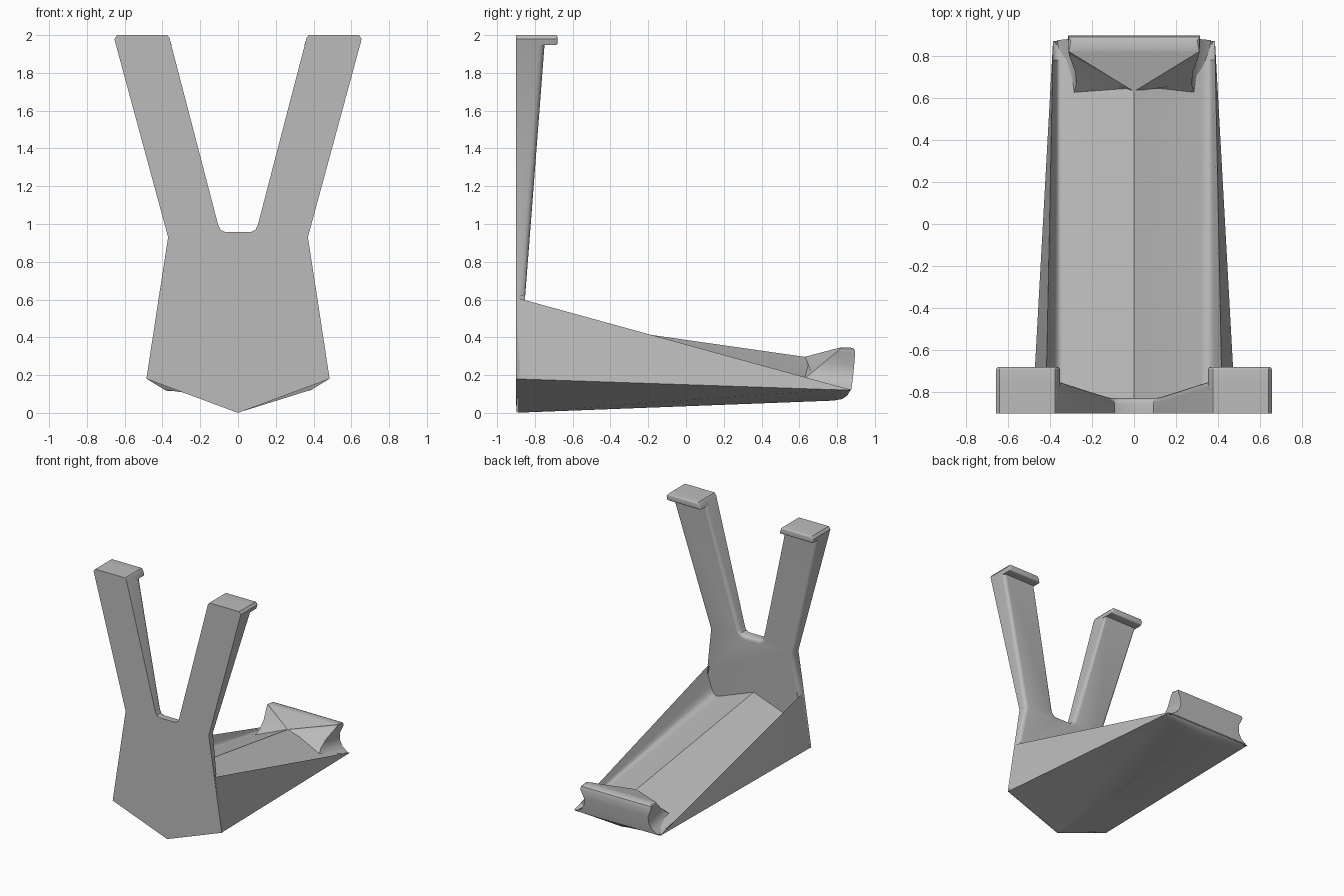
import bpy, bmesh, math
from mathutils import Vector

if "Cube" in bpy.data.objects:
    bpy.data.objects.remove(bpy.data.objects["Cube"])

grey = bpy.data.materials.new("light_grey")
grey.use_nodes = True
colour = (0.5, 0.5, 0.5, 1)
grey.diffuse_color = colour
grey.node_tree.nodes["Principled BSDF"].inputs["Base Color"].default_value = colour


def mirrored(half):
    """Close a half ring, whose ends lie on x = 0, across the centre."""
    return half + [(-x, y, z) for x, y, z in reversed(half[1:-1])]


def loft(name, rings, bevel_rule=None, width=0.02):
    """Skin a stack of equal rings, cap both ends and round chosen edges."""
    bm = bmesh.new()
    rows = [[bm.verts.new(p) for p in ring] for ring in rings]
    n = len(rows[0])
    for a, b in zip(rows, rows[1:]):
        for i in range(n):
            j = (i + 1) % n
            bm.faces.new((a[i], a[j], b[j], b[i]))
    bm.faces.new(rows[0])
    bm.faces.new(rows[-1])
    bmesh.ops.recalc_face_normals(bm, faces=bm.faces)
    if bevel_rule:
        back = set(rows[-1])
        edges = [e for e in bm.edges
                 if set(e.verts) <= back and all(bevel_rule(v.co) for v in e.verts)]
        bmesh.ops.bevel(bm, geom=edges, offset=width, segments=4,
                        profile=0.5, affect='EDGES', clamp_overlap=False)
    mesh = bpy.data.meshes.new(name)
    bm.to_mesh(mesh)
    bm.free()
    mesh.materials.append(grey)
    obj = bpy.data.objects.new(name, mesh)
    bpy.context.collection.objects.link(obj)
    bpy.ops.object.select_all(action='DESELECT')
    obj.select_set(True)
    bpy.context.view_layer.objects.active = obj
    bpy.ops.object.shade_smooth_by_angle(angle=math.radians(30))
    return obj


def mix(a, b, t):
    return a + (b - a) * t


# Forked front plate, thickening towards the arm tips
outline = [(0, 0), (0.485, 0.18), (0.418, 0.62), (0.37, 0.93), (0.655, 1.98),
           (0.64, 2), (0.375, 2), (0.363, 1.985), (0.105, 0.995),
           (0.093, 0.97), (0.07, 0.958), (0, 0.958)]
loft("forked_plate",
     [mirrored([(x, -0.9, z) for x, z in outline]),
      mirrored([(x, -0.899 + 0.077 * z, z) for x, z in outline])],
     bevel_rule=lambda c: 0.6 < c.z < 1.99, width=0.03)

# Rounded hooks at the arm tips
hook = [(0.352, 1.947), (0.363, 1.985), (0.375, 2), (0.64, 2),
        (0.655, 1.98), (0.646, 1.947)]
for side, name in ((1, "left_hook"), (-1, "right_hook")):
    loft(name, [[(side * x, y, z) for x, z in hook] for y in (-0.79, -0.68)],
         bevel_rule=lambda c: True, width=0.012)


# Tapering base with a ridged floor between two low walls
def base_ring(y, bottom):
    t = (y + 0.9) / 1.77
    corner = (mix(0.483, 0.385, t), y, mix(0.18, 0.12, t))
    top = Vector((mix(0.42, 0.384, t), y, mix(0.61, 0.123, t)))
    foot = Vector((0.362, y, mix(0.375, 0.112, t)))
    ridge = Vector((0, y, mix(0.515, 0.262, t)))
    start, end = foot.lerp(top, 0.4), foot.lerp(ridge, 0.12)
    fillet = [start.lerp(foot, s).lerp(foot.lerp(end, s), s)
              for s in (0, 0.25, 0.5, 0.75, 1)]
    return mirrored([(0, y, bottom), corner] +
                    [tuple(p) for p in [top] + fillet + [ridge]])


loft("ridged_base", [base_ring(y, z) for y, z in
                     ((-0.893, 0.001), (0.78, 0.065), (0.825, 0.073),
                      (0.855, 0.092), (0.87, 0.12))])

# Flared catch at the far end: front centre, side front, side rear, rear centre
catch = [
    [(0, 0.63, 0.297), (0.31, 0.82, 0.347), (0.309, 0.822, 0.347), (0, 0.822, 0.347)],
    [(0, 0.631, 0.296), (0.311, 0.82, 0.345), (0.3, 0.872, 0.346), (0, 0.872, 0.346)],
    [(0, 0.631, 0.295), (0.312, 0.818, 0.34), (0.312, 0.888, 0.338), (0, 0.89, 0.338)],
    [(0, 0.632, 0.294), (0.308, 0.8, 0.325), (0.314, 0.896, 0.315), (0, 0.896, 0.315)],
    [(0, 0.632, 0.292), (0.28, 0.725, 0.262), (0.285, 0.89, 0.25), (0, 0.89, 0.25)],
    [(0, 0.635, 0.285), (0.274, 0.665, 0.212), (0.29, 0.884, 0.19), (0, 0.884, 0.19)],
    [(0, 0.64, 0.28), (0.288, 0.615, 0.17), (0.315, 0.879, 0.15), (0, 0.879, 0.15)],
    [(0, 0.66, 0.13), (0.33, 0.64, 0.13), (0.365, 0.874, 0.12), (0, 0.874, 0.12)],
]
loft("end_catch", [mirrored(layer) for layer in catch])
